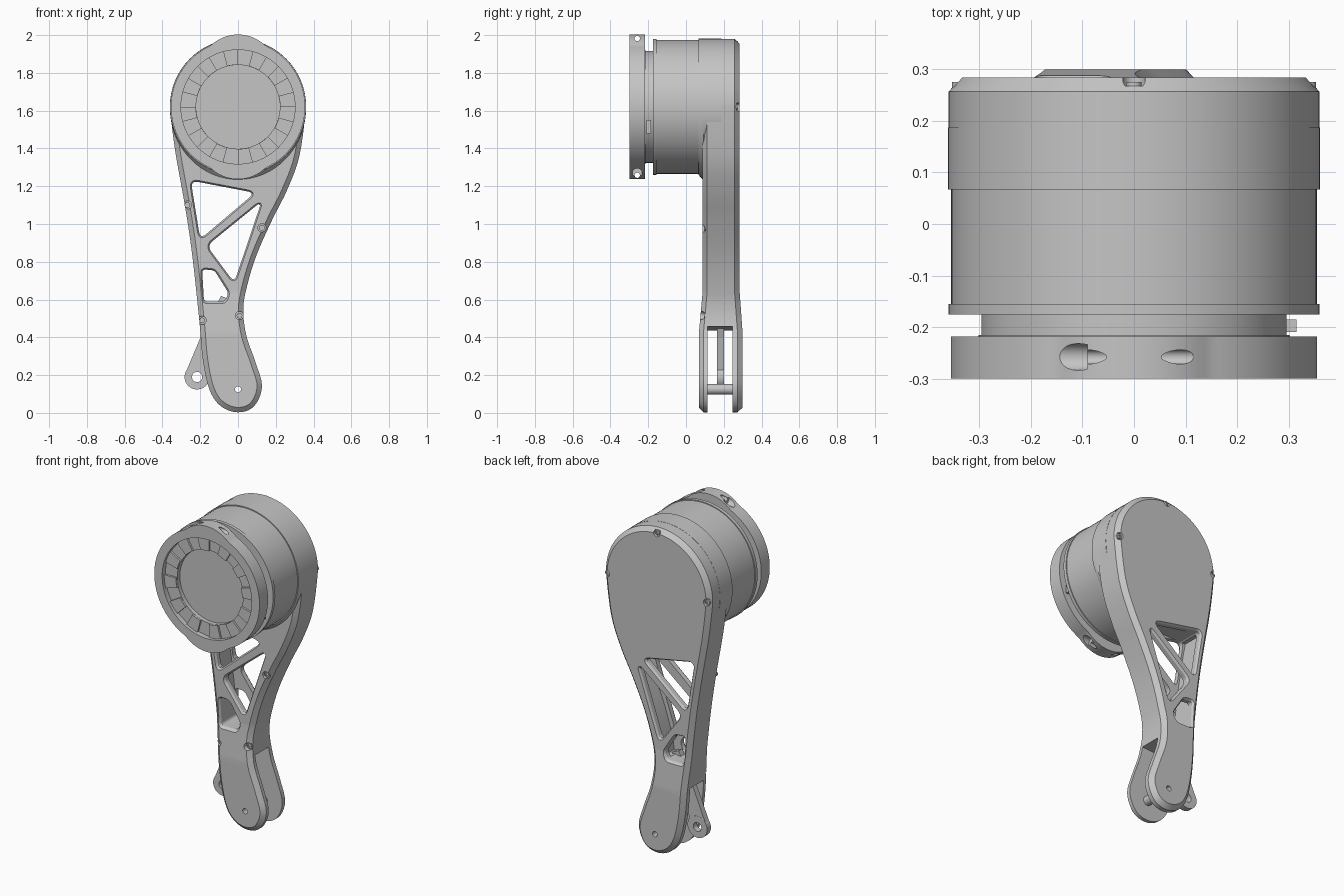
import bpy, bmesh, math
from mathutils import Vector

cube = bpy.data.objects.get("Cube")
if cube:
    bpy.data.objects.remove(cube, do_unlink=True)

grey = bpy.data.materials.new("satin_grey")
grey.use_nodes = True
grey.diffuse_color = (0.56, 0.56, 0.56, 1)
grey.node_tree.nodes["Principled BSDF"].inputs["Base Color"].default_value = grey.diffuse_color

HUB = Vector((0, 1.62))          # motor axis in the x-z plane
FRONT, BACK = 0.088, 0.284       # arm faces along y


# ---------- helpers: outlines are lists of (x, z) vectors ----------
def ccw(pts):
    pts = [Vector(p) for p in pts]
    area = sum(a.x * b.y - b.x * a.y for a, b in zip(pts, pts[1:] + pts[:1]))
    return pts if area > 0 else pts[::-1]


def circle(r, centre=HUB, n=96):
    c = Vector(centre)
    return [c + r * Vector((math.cos(t), math.sin(t)))
            for t in (math.tau * i / n for i in range(n))]


def offset(pts, d):
    """Shrink (d > 0) or grow (d < 0) an outline."""
    out = []
    for i, p in enumerate(pts):
        e1 = (p - pts[i - 1]).normalized()
        e2 = (pts[(i + 1) % len(pts)] - p).normalized()
        n = (Vector((-e1.y, e1.x)) + Vector((-e2.y, e2.x))).normalized()
        out.append(p + n * d)
    return out


def rounded(pts, r, steps=6):
    pts, out = ccw(pts), []
    for i, p in enumerate(pts):
        a = p + (pts[i - 1] - p).normalized() * r
        b = p + (pts[(i + 1) % len(pts)] - p).normalized() * r
        for k in range(steps + 1):
            t = k / steps
            out.append(a * (1 - t) ** 2 + p * 2 * t * (1 - t) + b * t * t)
    return out


def spline(pts, steps=5):
    pts, out = [Vector(p) for p in pts], []
    for i in range(1, len(pts) - 2):
        a, b, c, d = pts[i - 1:i + 3]
        for k in range(steps):
            t = k / steps
            out.append(0.5 * (2 * b + (c - a) * t + (2 * a - 5 * b + 4 * c - d) * t ** 2
                              + (3 * b - a - 3 * c + d) * t ** 3))
    return out


def loft(name, layers):
    """Skin a stack of (outline, y) layers and cap both ends."""
    bm = bmesh.new()
    loops = [[bm.verts.new((p.x, y, p.y)) for p in o] for o, y in layers]
    for lo, hi in zip(loops, loops[1:]):
        for i in range(len(lo)):
            bm.faces.new((lo[i - 1], lo[i], hi[i], hi[i - 1]))
    bm.faces.new(loops[0])
    bm.faces.new(loops[-1])
    bmesh.ops.recalc_face_normals(bm, faces=bm.faces)
    mesh = bpy.data.meshes.new(name)
    bm.to_mesh(mesh)
    bm.free()
    mesh.materials.append(grey)
    ob = bpy.data.objects.new(name, mesh)
    bpy.context.collection.objects.link(ob)
    return ob


def prism(name, outline, y0, y1):
    return loft(name, [(outline, y0), (outline, y1)])


def lathe(name, steps):
    return loft(name, [(circle(r), y) for r, y in steps])


def activate(ob):
    bpy.ops.object.select_all(action='DESELECT')
    ob.select_set(True)
    bpy.context.view_layer.objects.active = ob


def cut(ob, *cutters):
    activate(ob)
    for c in cutters:
        mod = ob.modifiers.new("cut", 'BOOLEAN')
        mod.operation, mod.solver, mod.object = 'DIFFERENCE', 'EXACT', c
        bpy.ops.object.modifier_apply(modifier=mod.name)
        bpy.data.objects.remove(c, do_unlink=True)


def smooth(*obs):
    for ob in obs:
        activate(ob)
        bpy.ops.object.shade_smooth_by_angle(angle=math.radians(28))


# ---------- arm: chamfered plate that flares towards the foot ----------
side = spline([(-.36, 1.75), (-.36, 1.62), (-.333, 1.39), (-.28, 1.09), (-.243, .84),
               (-.205, .49), (-.186, .28), (-.15, .12), (-.09, .035), (0, .003),
               (.085, .035), (.127, .14), (.092, .27), (.044, .41), (.028, .55),
               (.05, .68), (.1, .84), (.18, 1.02), (.26, 1.18), (.325, 1.36),
               (.36, 1.62), (.36, 1.75)])
crown = circle(.36)[:48]         # upper half, right to left
outline = side + crown
inset = offset(outline, .026)
arm = loft("arm", [(inset, FRONT), (outline, FRONT + .024),
                   (outline, BACK - .027), (inset, BACK)])

bm = bmesh.new()
bm.from_mesh(arm.data)
for z in (.42, .64):
    bmesh.ops.bisect_plane(bm, geom=bm.verts[:] + bm.edges[:] + bm.faces[:],
                           plane_co=(0, 0, z), plane_no=(0, 0, 1))
for v in bm.verts:
    t = min(1, max(0, (.64 - v.co.z) / .22))
    v.co.y += t * (.016 if v.co.y > .18 else -.02)
bmesh.ops.recalc_face_normals(bm, faces=bm.faces)
bm.to_mesh(arm.data)
bm.free()

# hollow middle, fork slot and pin hole
cavity = [p for p in offset(outline, .04) if .57 < p.y < 1.23]
cut(arm, prism("cavity", cavity, FRONT + .04, BACK - .04),
    prism("slot", ccw([(-.5, -.1), (.5, -.1), (.5, .5), (-.5, .41)]), .115, .245),
    prism("pin_hole", circle(.016, (0, .125), 20), 0, .4))

# truss windows with flared rims
windows = [[(-.25, 1.23), (.09, 1.165), (-.2, .92)],
           [(.125, 1.12), (-.165, .885), (-.02, .69)],
           [(-.19, .76), (-.125, .755), (-.05, .635), (-.07, .59), (-.18, .59)]]
for w in windows:
    hole = rounded(w, .04 if len(w) == 3 else .02)
    rim = offset(hole, -.015)
    cut(arm, loft("window", [(rim, FRONT - .01), (hole, FRONT + .012),
                             (hole, BACK - .012), (rim, BACK + .01)]))

# screw pockets along both edges, each with a screw head
front_screws = [(-.268, 1.1), (.127, .98), (-.19, .49), (.008, .515)]
back_screws = [(0, 1.955), (-.338, 1.62), (.338, 1.62)]
for spots, y in ((front_screws, FRONT), (back_screws, BACK)):
    inward = 1 if y == FRONT else -1
    for s in spots:
        cut(arm, prism("pocket", circle(.022, s, 20), y - inward * .05, y + inward * .016))
        head = prism("screw", circle(.015, s, 20), y + inward * .008, y + inward * .02)
        cut(head, prism("socket", circle(.008, s, 6), y - inward * .05, y + inward * .013))
        smooth(head)

# ---------- drum with a sloping collar below, and motor body ----------
rim = circle(.361)
collar = [p + Vector((0, min(0, p.y - HUB.y) * .08)) for p in rim]
drum = loft("head_drum", [(rim, .067), (collar, .093), (rim, .1), (rim, .187)])
body = lathe("motor_body", [(.355, .1), (.355, -.155), (.36, -.155), (.36, -.176),
                            (.296, -.176), (.296, -.225)])

# ---------- clamp ring with a lug above and below ----------
ring_outline = []
for p in circle(1, (0, 0), 144):
    away = abs(abs(math.atan2(p.y, p.x)) - math.pi / 2)
    r = .355 + .028 * max(0, 1 - (away / .42) ** 2)
    ring_outline.append(HUB + p * r)
ring = prism("clamp_ring", ring_outline, -.3, -.218)
cut(ring, prism("bore", circle(.302), -.4, -.1))


def cross_hole(r, x0, x1, z):
    """Cutter lying along x through a lug."""
    bpy.ops.mesh.primitive_cylinder_add(vertices=24, radius=r, depth=x1 - x0,
                                        location=((x0 + x1) / 2, -.258, z),
                                        rotation=(0, math.pi / 2, 0))
    return bpy.context.object


for s in (1, -1):
    pocket = (-.3, -.09) if s > 0 else (.09, .3)
    cut(ring, cross_hole(.026, *pocket, HUB.y + s * .352),
        cross_hole(.014, -.25, .25, HUB.y + s * .362))

# ---------- rotor face with a circle of teeth ----------
rotor = lathe("rotor_face", [(.302, -.215), (.302, -.268)])
cut(rotor, prism("recess", circle(.222), -.4, -.243))
for i in range(12):
    arc = [math.tau * (i + k / 8) / 12 for k in range(5)]
    wedge = [HUB + r * Vector((math.cos(a), math.sin(a)))
             for r, sweep in ((.302, arc), (.223, arc[::-1])) for a in sweep]
    prism("rotor_tooth", ccw(wedge), -.28, -.26)

# small latch in the motor neck
prism("neck_latch", ccw([(.26, 1.48), (.315, 1.48), (.315, 1.55), (.26, 1.55)]), -.21, -.185)

# ---------- link lever and fork pin ----------
low = (-.217, .19)
prism("lever_bar", ccw([(-.27, .23), (-.19, .42), (-.09, .62), (-.045, .6),
                        (-.12, .4), (-.165, .22), (-.215, .222)]), .165, .2)
eye = prism("lever_eye", circle(.066, low, 40), .164, .201)
cut(eye, prism("eye_hole", circle(.027, low, 24), 0, .4))
boss = prism("fork_pin", circle(.028, (0, .125), 28), .11, .25)
cut(boss, prism("pin_bore", circle(.016, (0, .125), 20), 0, .4))

smooth(arm, drum, body, ring, rotor, eye, boss)
